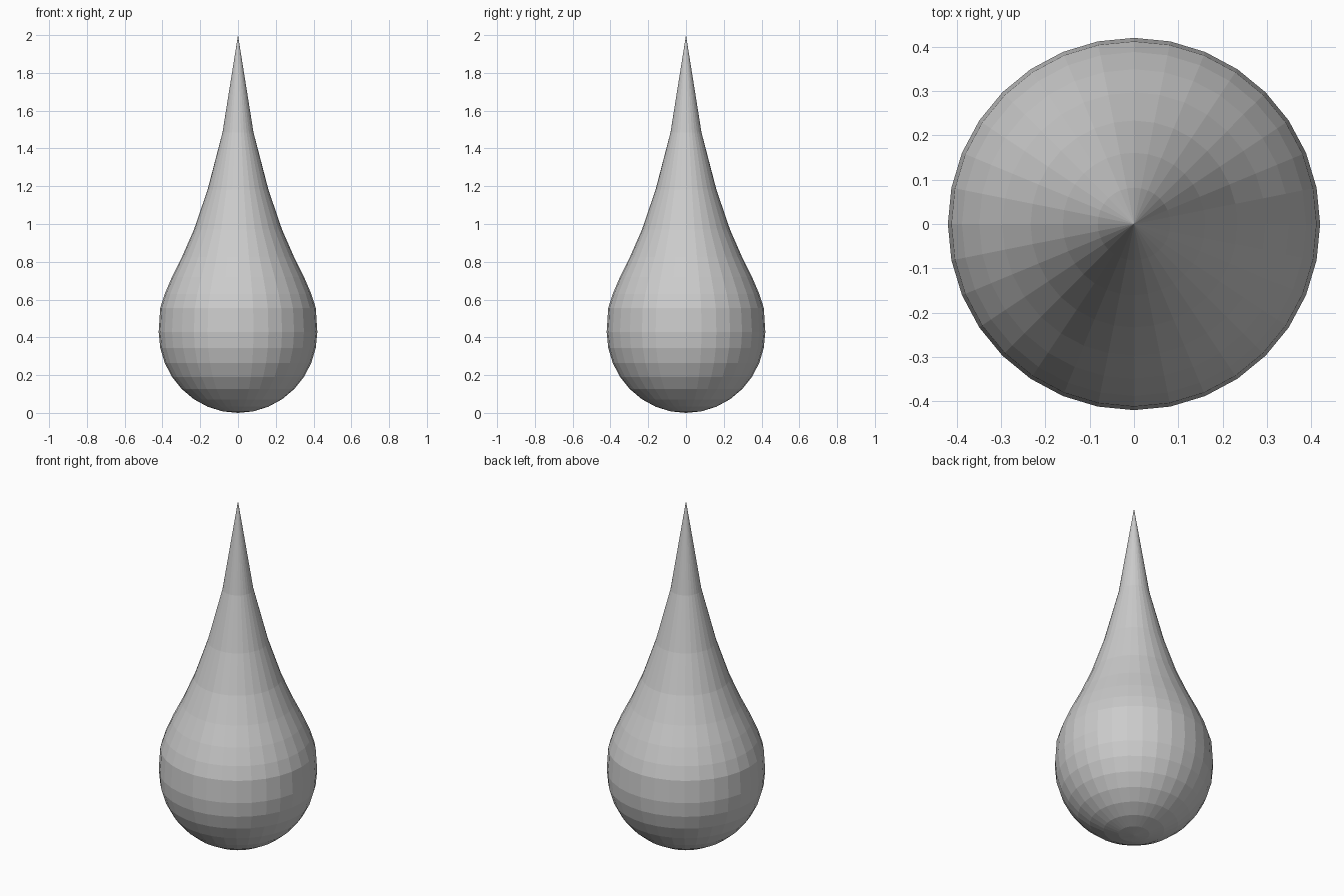
import bpy, bmesh, math

if "Cube" in bpy.data.objects:
    bpy.data.objects.remove(bpy.data.objects["Cube"])

R, SEG, RINGS = 0.42, 32, 16
# Heights of the stretched upper rings, from just above the equator to the tip
UPPER_Z = [0.555, 0.63, 0.72, 0.825, 0.97, 1.183, 1.485, 2.0]

# Teardrop: a sphere's rings, with the upper half drawn out to a point
bm = bmesh.new()
bmesh.ops.create_uvsphere(bm, u_segments=SEG, v_segments=RINGS, radius=R)
for v in bm.verts:
    angle = math.acos(max(-1.0, min(1.0, -v.co.z / R)))
    ring = round(angle / math.pi * RINGS)
    if ring <= RINGS // 2:
        v.co.z = (v.co.z + R) * 1.02
    else:
        v.co.z = UPPER_Z[ring - RINGS // 2 - 1]

mesh = bpy.data.meshes.new("teardrop")
bm.to_mesh(mesh)
bm.free()
drop = bpy.data.objects.new("teardrop", mesh)
bpy.context.collection.objects.link(drop)
